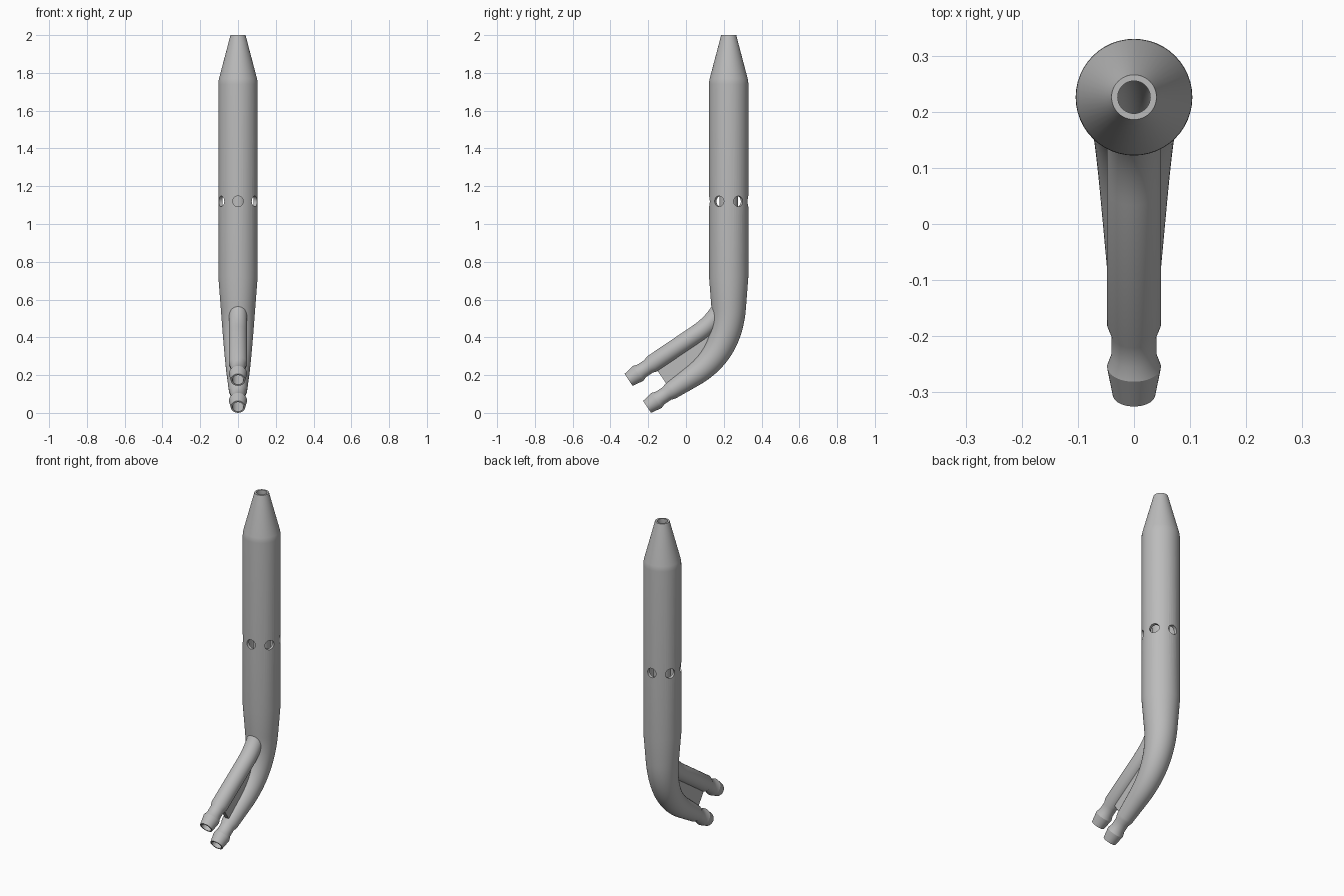
import bpy
import bmesh
import math
from mathutils import Vector, Matrix

cube = bpy.data.objects.get("Cube")
if cube:
    bpy.data.objects.remove(cube, do_unlink=True)

SIDES = 48
AXIS_Y = 0.226            # centre line of the upright barrel
SLOPE = math.radians(34)  # tilt of both inlet pipes
ALONG = Vector((0, math.cos(SLOPE), math.sin(SLOPE)))
BARB = [(0, 0.038), (0.06, 0.048), (0.085, 0.04), (0.127, 0.04), (0.151, 0.048)]

metal = bpy.data.materials.new("grey_metal")
metal.use_nodes = True
GREY = (0.5, 0.5, 0.5, 1)
metal.diffuse_color = GREY
metal.node_tree.nodes["Principled BSDF"].inputs["Base Color"].default_value = GREY


def finish(name, bm):
    bmesh.ops.recalc_face_normals(bm, faces=bm.faces)
    mesh = bpy.data.meshes.new(name)
    bm.to_mesh(mesh)
    bm.free()
    mesh.materials.append(metal)
    obj = bpy.data.objects.new(name, mesh)
    bpy.context.collection.objects.link(obj)
    return obj


def smooth(obj, angle=25):
    bpy.ops.object.select_all(action='DESELECT')
    obj.select_set(True)
    bpy.context.view_layer.objects.active = obj
    bpy.ops.object.shade_smooth_by_angle(angle=math.radians(angle))


def hollow_tube(name, stations):
    """Stations are (centre, outer radius, bore radius) along a path in the YZ plane."""
    bm = bmesh.new()
    outer, inner = [], []
    for i, (p, ro, ri) in enumerate(stations):
        before = stations[max(i - 1, 0)][0]
        after = stations[min(i + 1, len(stations) - 1)][0]
        side = Vector((1, 0, 0))
        up = (after - before).normalized().cross(side)
        for rings, r in ((outer, ro), (inner, ri)):
            rings.append([bm.verts.new(p + r * (math.cos(a) * side + math.sin(a) * up))
                          for a in (math.tau * k / SIDES for k in range(SIDES))])
    loop = outer + inner[::-1]
    for a, b in zip(loop, loop[1:] + loop[:1]):
        for k in range(SIDES):
            n = (k + 1) % SIDES
            bm.faces.new((a[k], a[n], b[n], b[k]))
    return finish(name, bm)


def barbed_start(tip):
    return [(tip + ALONG * d, r, 0.03) for d, r in BARB]


def bend(start, end_z, steps=20):
    """Quadratic curve from the sloping line into the upright axis."""
    corner = start + ALONG * ((AXIS_Y - start.y) / ALONG.y)
    end = Vector((0, AXIS_Y, end_z))
    return [start.lerp(corner, t).lerp(corner.lerp(end, t), t)
            for t in (i / steps for i in range(steps + 1))]


# Main barrel: barbed inlet, widening bend, straight barrel, tapered nozzle
low_tip = Vector((0, -0.206, 0.032))
body = barbed_start(low_tip)
path = [low_tip + ALONG * 0.165] + bend(low_tip + ALONG * 0.297, 0.56)
path.append(Vector((0, AXIS_Y, 0.72)))
lengths = [0]
for a, b in zip(path, path[1:]):
    lengths.append(lengths[-1] + (b - a).length)
for p, s in zip(path, lengths):
    r = 0.049 + 0.055 * s / lengths[-1]
    body.append((p, r, r - 0.019))
for z, ro, ri in ((1.74, 0.104, 0.085), (1.755, 0.1033, 0.084),
                  (1.77, 0.1005, 0.081), (1.96, 0.0503, 0.029), (2.0, 0.04, 0.029)):
    body.append((Vector((0, AXIS_Y, z)), ro, ri))
barrel = hollow_tube("barrel", body)

# Ring of six air holes cut through the barrel wall
bm = bmesh.new()
for k in range(6):
    turn = Matrix.Rotation(k * math.tau / 6, 4, 'Z')
    place = (Matrix.Translation((0, AXIS_Y, 1.12)) @ turn
             @ Matrix.Translation((0, -0.1, 0)) @ Matrix.Rotation(math.pi / 2, 4, 'X'))
    bmesh.ops.create_cone(bm, cap_ends=True, segments=32, radius1=0.028,
                          radius2=0.028, depth=0.06, matrix=place)
cutter = finish("air_hole_cutter", bm)
cutter.hide_render = True
cut = barrel.modifiers.new("air_holes", 'BOOLEAN')
cut.operation = 'DIFFERENCE'
cut.solver = 'EXACT'
cut.object = cutter
bpy.context.view_layer.objects.active = barrel
bpy.ops.object.modifier_apply(modifier=cut.name)
bpy.data.objects.remove(cutter, do_unlink=True)
smooth(barrel)

# Side inlet: barbed pipe that bends up and runs inside the barrel
high_tip = Vector((0, -0.304, 0.175))
inlet = barbed_start(high_tip)
inlet += [(p, 0.048, 0.03) for p in bend(high_tip + ALONG * 0.439, 0.73)]
inlet.append((Vector((0, AXIS_Y, 1.35)), 0.048, 0.03))
smooth(hollow_tube("side_inlet", inlet))

# Flat web joining the two pipes, kept clear of their bores
bm = bmesh.new()
outline = [(-0.157, 0.232), (-0.096, 0.143), (0.04, 0.235), (0.11, 0.31),
           (0.155, 0.42), (0.15, 0.47), (0.07, 0.388)]
face = bm.faces.new([bm.verts.new((-0.012, y, z)) for y, z in outline])
grown = bmesh.ops.extrude_face_region(bm, geom=[face])
bmesh.ops.translate(bm, vec=(0.024, 0, 0),
                    verts=[v for v in grown["geom"] if isinstance(v, bmesh.types.BMVert)])
finish("web_plate", bm)
